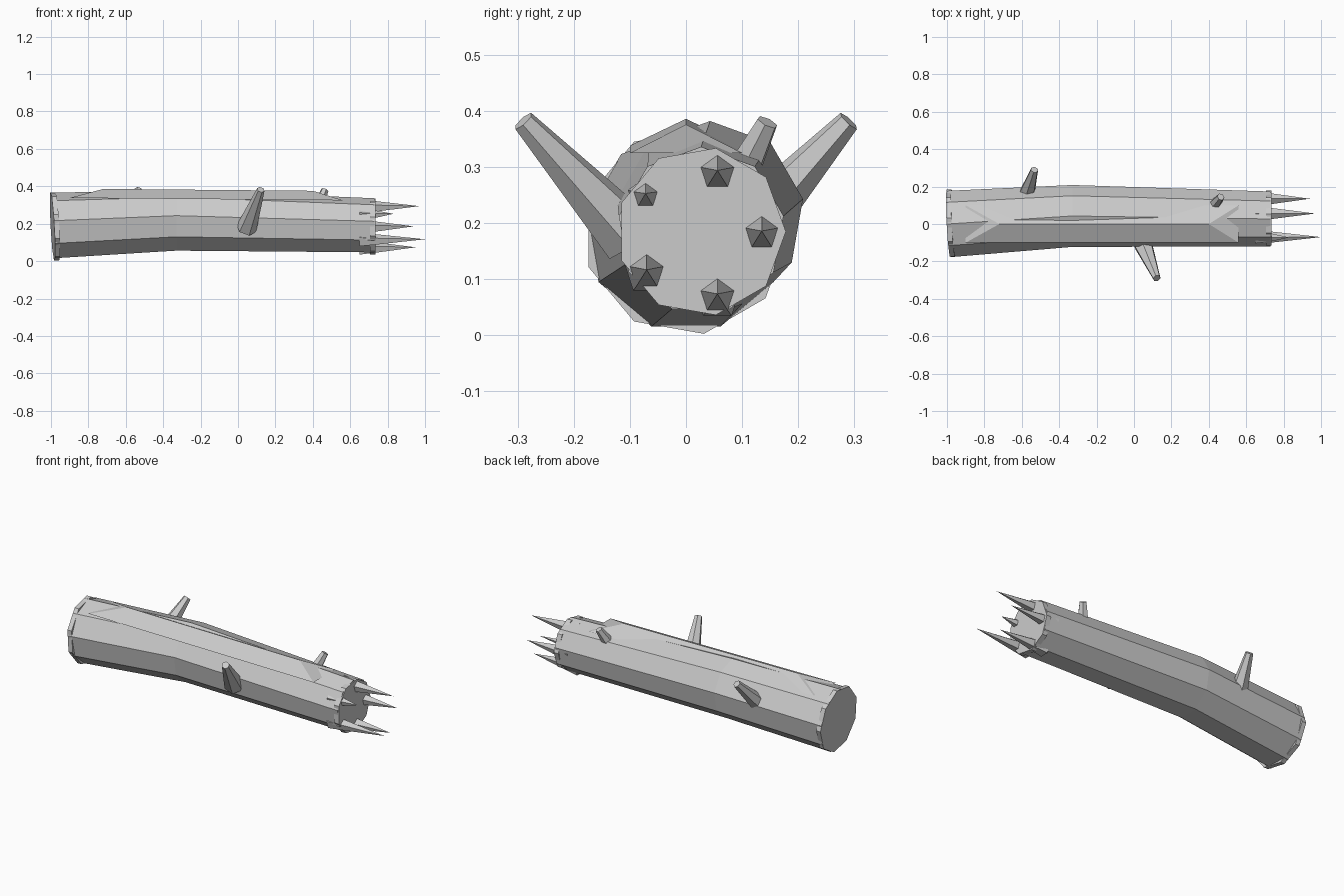
import bpy, math
from mathutils import Vector

if "Cube" in bpy.data.objects:
    bpy.data.objects.remove(bpy.data.objects["Cube"])


def mesh_object(name, verts, faces):
    me = bpy.data.meshes.new(name)
    me.from_pydata([tuple(v) for v in verts], [], faces)
    me.update()
    ob = bpy.data.objects.new(name, me)
    bpy.context.collection.objects.link(ob)
    return ob


def ring(x, y, z, r, start, sides=9, tilt=0.0):
    """Polygon facing along x, optionally slanted."""
    pts = []
    for i in range(sides):
        a = math.radians(start) + math.tau * i / sides
        dy, dz = r * math.cos(a), r * math.sin(a)
        pts.append((x - tilt * (dy + dz), y + dy, z + dz))
    return pts


def loft(name, rings):
    n = len(rings[0])
    verts = [p for r in rings for p in r]
    faces = [tuple(range(n))[::-1]]
    for k in range(len(rings) - 1):
        for i in range(n):
            j = (i + 1) % n
            faces.append((k * n + i, k * n + j, (k + 1) * n + j, (k + 1) * n + i))
    faces.append(tuple(range((len(rings) - 1) * n, len(rings) * n)))
    return mesh_object(name, verts, faces)


def stub(name, base, tip, r0, r1, sides=6):
    """Tapered branch between two points."""
    base, tip = Vector(base), Vector(tip)
    bpy.ops.mesh.primitive_cone_add(vertices=sides, radius1=r0, radius2=r1,
                                    depth=(tip - base).length, location=(base + tip) / 2)
    ob = bpy.context.object
    ob.rotation_euler = (tip - base).to_track_quat('Z', 'Y').to_euler()
    ob.name = name


# Bent trunk
loft("trunk", [ring(-0.99, 0, 0.185, 0.18, 90, tilt=0.055),
               ring(-0.33, 0.043, 0.214, 0.168, 90),
               ring(0.73, 0.027, 0.187, 0.149, 90)])

# Wood discs at both ends
loft("left_end_disc", [ring(-0.992, 0, 0.185, 0.185, 0, tilt=0.055),
                       ring(-0.965, 0, 0.185, 0.185, 0, tilt=0.055)])
loft("right_end_disc", [ring(0.705, 0.027, 0.185, 0.151, 0),
                        ring(0.735, 0.027, 0.185, 0.151, 0)])

# Raised bark ridge, hipped at both ends
mesh_object("bark_ridge",
            [(-0.9, -0.1, 0.338), (0.56, -0.1, 0.325), (0.56, 0.1, 0.325), (-0.9, 0.1, 0.338),
             (-0.72, 0, 0.386), (0.4, 0, 0.376)],
            [(0, 1, 5, 4), (2, 3, 4, 5), (1, 2, 5), (3, 0, 4), (3, 2, 1, 0)])

# Broken branches
stub("front_branch", (0.045, -0.10, 0.175), (0.122, -0.29, 0.382), 0.055, 0.021)
stub("rear_branch", (-0.59, 0.11, 0.185), (-0.532, 0.29, 0.382), 0.055, 0.021)
stub("small_branch", (0.42, 0.09, 0.27), (0.464, 0.145, 0.38), 0.036, 0.02)

# Splinters on the snapped end: y, z, tip x, radius at the end face
splinters = [(0.056, 0.29, 0.97, 0.031), (-0.072, 0.249, 0.83, 0.022),
             (0.135, 0.182, 0.94, 0.03), (-0.07, 0.113, 1.0, 0.031),
             (0.056, 0.07, 0.95, 0.031)]
for i, (y, z, tip, r) in enumerate(splinters):
    start = 0.65
    base_r = r * (tip - start) / (tip - 0.735)
    base_r = min(base_r, r * 1.5)
    verts = ring(start, y, z, base_r, 90, 5) + ring(0.735, y, z, r, 90, 5) + [(tip, y, z + 0.004)]
    faces = [(4, 3, 2, 1, 0)]
    for a in range(5):
        b = (a + 1) % 5
        faces += [(a, b, b + 5, a + 5), (a + 5, b + 5, 10)]
    mesh_object("splinter_%d" % (i + 1), verts, faces)
